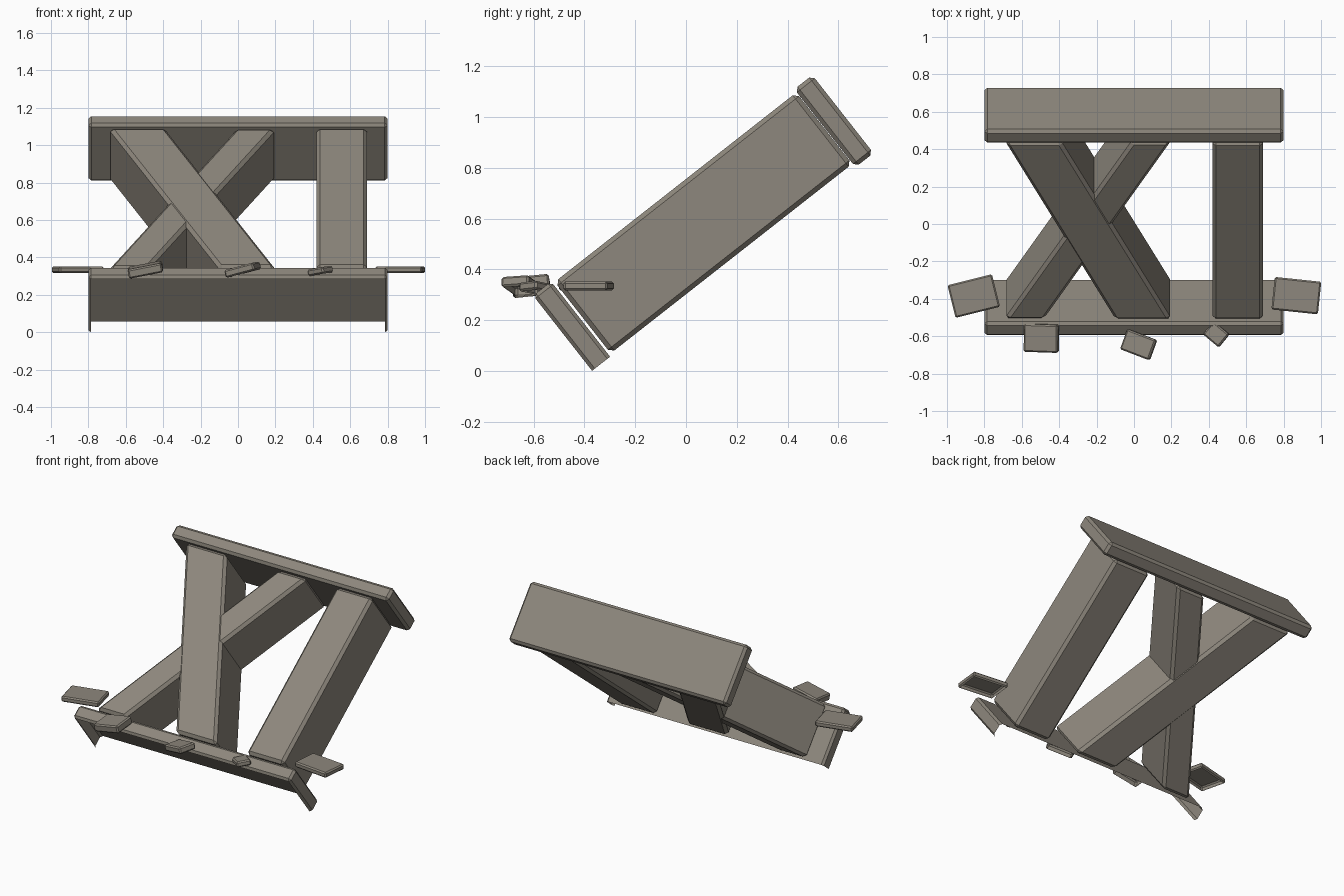
import bpy, bmesh
from math import radians
from mathutils import Vector

cube = bpy.data.objects.get("Cube")
if cube:
    bpy.data.objects.remove(cube, do_unlink=True)

stone = bpy.data.materials.new("weathered_stone")
stone.use_nodes = True
colour = (0.27, 0.245, 0.205, 1)
stone.diffuse_color = colour
bsdf = stone.node_tree.nodes["Principled BSDF"]
bsdf.inputs["Base Color"].default_value = colour
bsdf.inputs["Roughness"].default_value = 0.9

TILT = (radians(38.1), 0, 0)


def block(name, low, high, chamfer, lean=0, is_open=None):
    """Chamfered box from low to high; its far end shifts sideways by lean.
    Faces whose normal passes is_open are left out."""
    bm = bmesh.new()
    bmesh.ops.create_cube(bm, size=1)
    for v in bm.verts:
        far = v.co.y > 0
        v.co = Vector([l + (c + 0.5) * (h - l) for c, l, h in zip(v.co, low, high)])
        v.co.x += lean if far else 0
    bmesh.ops.bevel(bm, geom=bm.edges[:], offset=chamfer, segments=1,
                    profile=0.5, affect='EDGES')
    bm.normal_update()
    if is_open:
        gone = [f for f in bm.faces if is_open(f.normal)]
        bmesh.ops.delete(bm, geom=gone, context='FACES')
    mesh = bpy.data.meshes.new(name)
    bm.to_mesh(mesh)
    bm.free()
    mesh.materials.append(stone)
    obj = bpy.data.objects.new(name, mesh)
    bpy.context.collection.objects.link(obj)
    return obj


# Tilted frame: local y runs up the slope, local z is its thickness
frame = [
    block("upper_plank", (-0.8, 1.02, 0.22), (0.8, 1.11, 0.61), 0.016),
    block("lower_plank", (-0.8, -0.29, 0.215), (0.8, -0.2, 0.605), 0.014,
          is_open=lambda n: n.y < -0.9 or n.z < -0.3),
    block("upright_beam", (0.42, -0.19, 0.238), (0.69, 1.018, 0.595), 0.018),
    block("wide_diagonal_beam", (-0.1, -0.19, 0.238), (0.2, 1.018, 0.595), 0.018, lean=-0.59),
    block("narrow_diagonal_beam", (-0.69, -0.19, 0.242), (-0.48, 1.018, 0.59), 0.018, lean=0.68),
]
for part in frame:
    part.rotation_euler = TILT

# Loose slabs, hollow underneath: centre, size, tilt in degrees
slabs = {
    "right_slab": ((-0.857, -0.385, 0.335), (0.245, 0.18, 0.036), (0, 0, 14)),
    "left_slab": ((0.868, -0.383, 0.335), (0.25, 0.175, 0.036), (0, 0, -6)),
    "front_slab_large": ((-0.495, -0.61, 0.335), (0.185, 0.15, 0.05), (6, -11, -2)),
    "front_slab_medium": ((0.025, -0.645, 0.335), (0.17, 0.115, 0.042), (4, -14, -21)),
    "front_slab_small": ((0.44, -0.59, 0.328), (0.11, 0.09, 0.036), (5, -8, -40)),
}
for name, (centre, size, turn) in slabs.items():
    half = Vector(size) / 2
    slab = block(name, -half, half, 0.008, is_open=lambda n: n.z < -0.9)
    slab.location = centre
    slab.rotation_euler = [radians(a) for a in turn]
